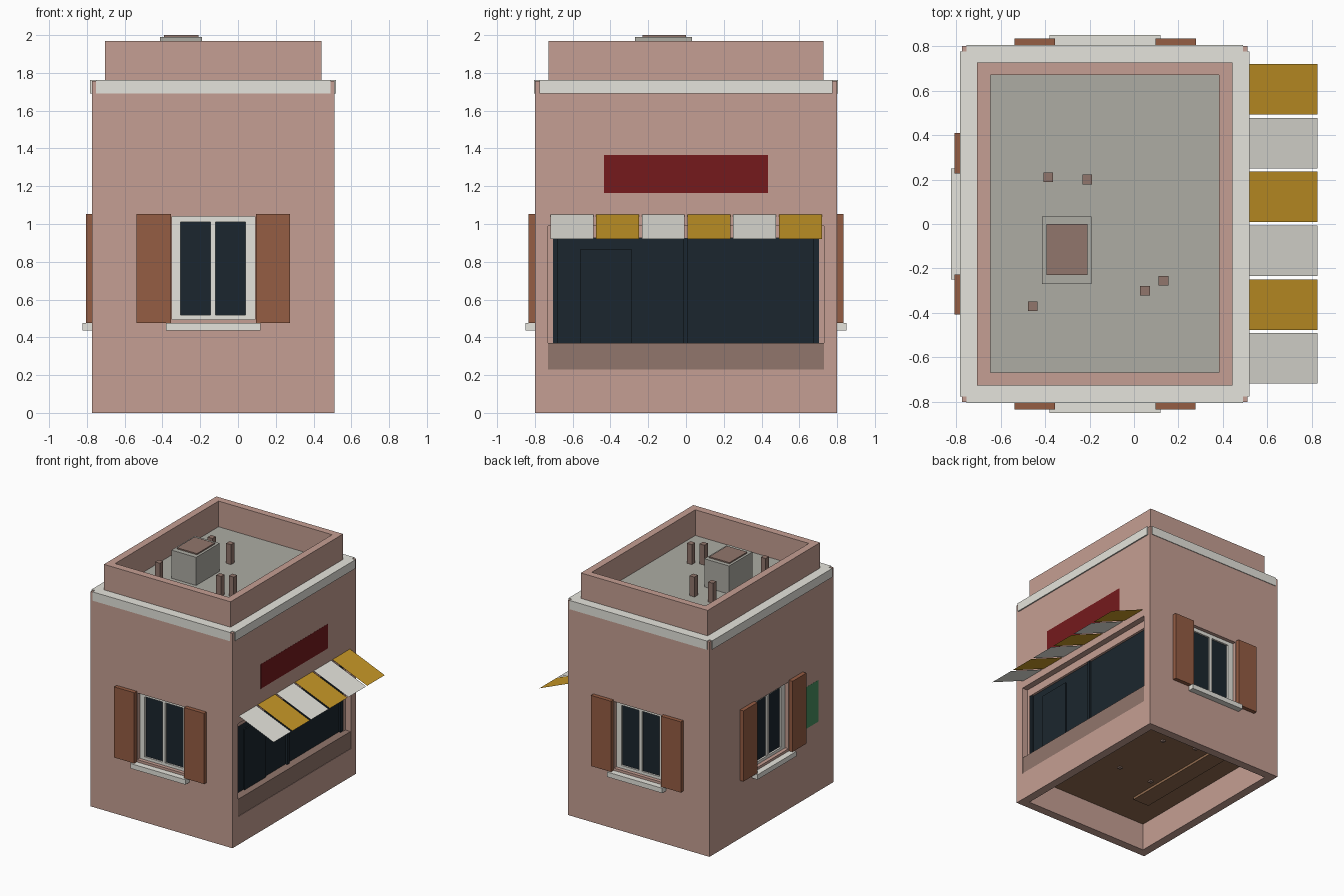
import bpy, bmesh, math
from mathutils import Matrix, Vector

if "Cube" in bpy.data.objects:
    bpy.data.objects.remove(bpy.data.objects["Cube"], do_unlink=True)


def material(name, *rgb):
    linear = [((c / 255 + 0.055) / 1.055) ** 2.4 for c in rgb] + [1]
    m = bpy.data.materials.new(name)
    m.use_nodes = True
    m.diffuse_color = linear
    m.node_tree.nodes["Principled BSDF"].inputs["Base Color"].default_value = linear
    return m


WALL = material("pink plaster", 197, 159, 147)
TRIM = material("pale stone", 229, 228, 220)
ROOF = material("roof grey", 173, 172, 164)
BROWN = material("dull brown", 145, 118, 108)
SHUTTER = material("shutter wood", 149, 93, 68)
GLASS = material("dark glass", 27, 38, 46)
RED = material("sign red", 117, 26, 28)
GOLD = material("awning gold", 199, 151, 39)
GREEN = material("board green", 72, 142, 94)
FLOOR = material("floor wood", 147, 108, 79)


def make(name, mat, bm):
    mesh = bpy.data.meshes.new(name)
    bm.to_mesh(mesh)
    bm.free()
    mesh.materials.append(mat)
    ob = bpy.data.objects.new(name, mesh)
    bpy.context.collection.objects.link(ob)
    return ob


def box(name, mat, x, y, z, place=Matrix()):
    bm = bmesh.new()
    bmesh.ops.create_cube(bm, size=1)
    for v in bm.verts:
        v.co = place @ Vector([r[0] if c < 0 else r[1] for c, r in zip(v.co, (x, y, z))])
    return make(name, mat, bm)


def cut(target, cutter):
    mod = target.modifiers.new("cut", "BOOLEAN")
    mod.operation = "DIFFERENCE"
    mod.solver = "EXACT"
    mod.object = cutter
    bpy.context.view_layer.objects.active = target
    bpy.ops.object.modifier_apply(modifier=mod.name)
    bpy.data.objects.remove(cutter, do_unlink=True)


# Hollow walls, floor and flat roof
L, R, D = -0.773, 0.51, 0.8
T = 0.07
walls = box("walls", WALL, (L, R), (-D, D), (0, 1.757))
cut(walls, box("cutter", WALL, (L + T, R - T), (T - D, D - T), (-1, 3)))
box("floor", FLOOR, (L + T, R - T), (T - D, D - T), (0.228, 0.26))
box("roof", ROOF, (-0.66, 0.4), (-0.68, 0.68), (1.7, 1.76))

# Parapet ring
parapet = box("parapet", WALL, (-0.705, 0.442), (-0.727, 0.727), (1.69, 1.97))
cut(parapet, box("cutter", WALL, (-0.645, 0.383), (-0.667, 0.67), (1, 3)))

# Cornice strips, stopping short of the corners
for s, side in ((-1, "front"), (1, "back")):
    box("cornice_" + side, TRIM, (-0.753, 0.49), sorted((s * 0.71, s * 0.805)), (1.69, 1.762))
box("cornice_left", TRIM, (-0.783, -0.69), (-0.775, 0.775), (1.69, 1.762))
box("cornice_right", TRIM, (0.43, 0.52), (-0.775, 0.775), (1.69, 1.762))


# Shuttered window: local x runs along the wall, local -y points outward
def window(side, place):
    def part(name, mat, x, y, z):
        return box(f"{side}_{name}", mat, x, y, z, place)
    cut(walls, part("cutter", WALL, (-0.22, 0.22), (-0.1, 0.1), (0.495, 1.04)))
    deep = (0.03, 0.07)
    part("glass", GLASS, (-0.2, 0.2), (0.045, 0.06), (0.51, 1.02))
    for x in ((-0.22, -0.175), (-0.015, 0.01), (0.17, 0.22)):
        part("window_upright", TRIM, x, deep, (0.495, 1.04))
    for z in ((0.495, 0.518), (1.01, 1.04)):
        part("window_rail", TRIM, (-0.22, 0.22), deep, z)
    part("window_sill", TRIM, (-0.25, 0.25), (-0.05, 0.03), (0.435, 0.475))
    for x in ((-0.408, -0.226), (0.226, 0.406)):
        part("shutter", SHUTTER, x, (-0.033, 0), (0.475, 1.053))


window("front", Matrix.Translation((-0.13, -D, 0)))
window("back", Matrix.Translation((-0.13, D, 0)) @ Matrix.Rotation(math.pi, 4, "Z"))
window("left", Matrix.Translation((L, 0, 0)) @ Matrix.Rotation(-math.pi / 2, 4, "Z"))

# Shop front: recessed glass, its surround, mullions, door and ledge
cut(walls, box("cutter", WALL, (0.4, 0.6), (-0.73, 0.73), (0.23, 0.99)))
box("shop_glass", GLASS, (0.425, 0.44), (-0.73, 0.73), (0.23, 0.99))
for y in ((-0.73, -0.705), (0.705, 0.73)):
    box("shop_jamb", WALL, (0.43, 0.46), y, (0.37, 0.99))
box("shop_lintel", WALL, (0.43, 0.46), (-0.705, 0.705), (0.925, 0.99))
for y in ((-0.705, -0.68), (-0.015, 0.01), (0.675, 0.705)):
    box("shop_mullion", GLASS, (0.435, 0.457), y, (0.37, 0.925))
box("shop_door", GLASS, (0.435, 0.452), (-0.56, -0.285), (0.37, 0.865))
box("shop_ledge", BROWN, (0.43, 0.507), (-0.73, 0.73), (0.23, 0.37))

# Striped awning of thin sloping sheets
for i in range(6):
    y = -0.718 + i * 0.242
    bm = bmesh.new()
    bm.faces.new([bm.verts.new(p) for p in (
        (R, y, 1.05), (0.825, y, 0.92), (0.825, y + 0.227, 0.92), (R, y + 0.227, 1.05))])
    make("awning_strip", GOLD if i % 2 else TRIM, bm)

# Blank sign boards
box("red_sign", RED, (R - 0.002, R + 0.001), (-0.435, 0.435), (1.165, 1.365))
box("green_board", GREEN, (L - 0.001, L + 0.002), (-0.605, -0.42), (0.57, 0.91))

# Roof vent and posts
box("roof_vent", ROOF, (-0.413, -0.19), (-0.27, 0.033), (1.74, 1.99))
box("vent_lid", BROWN, (-0.393, -0.21), (-0.23, 0), (1.98, 2))
for x, y in ((-0.385, 0.21), (-0.21, 0.2), (0.05, -0.3), (0.133, -0.255), (-0.455, -0.37)):
    box("roof_post", BROWN, (x - 0.022, x + 0.022), (y - 0.022, y + 0.022), (1.74, 1.923))

# Counter base and stool feet showing under the floor
box("counter_base", FLOOR, (-0.53, -0.38), (-0.46, 0.62), (0.208, 0.5))
for x, y in ((0.01, 0.36), (-0.26, 0.43), (0.0, -0.17), (-0.32, -0.18)):
    box("stool_foot", BROWN, (x - 0.014, x + 0.014), (y - 0.014, y + 0.014), (0.216, 0.4))
